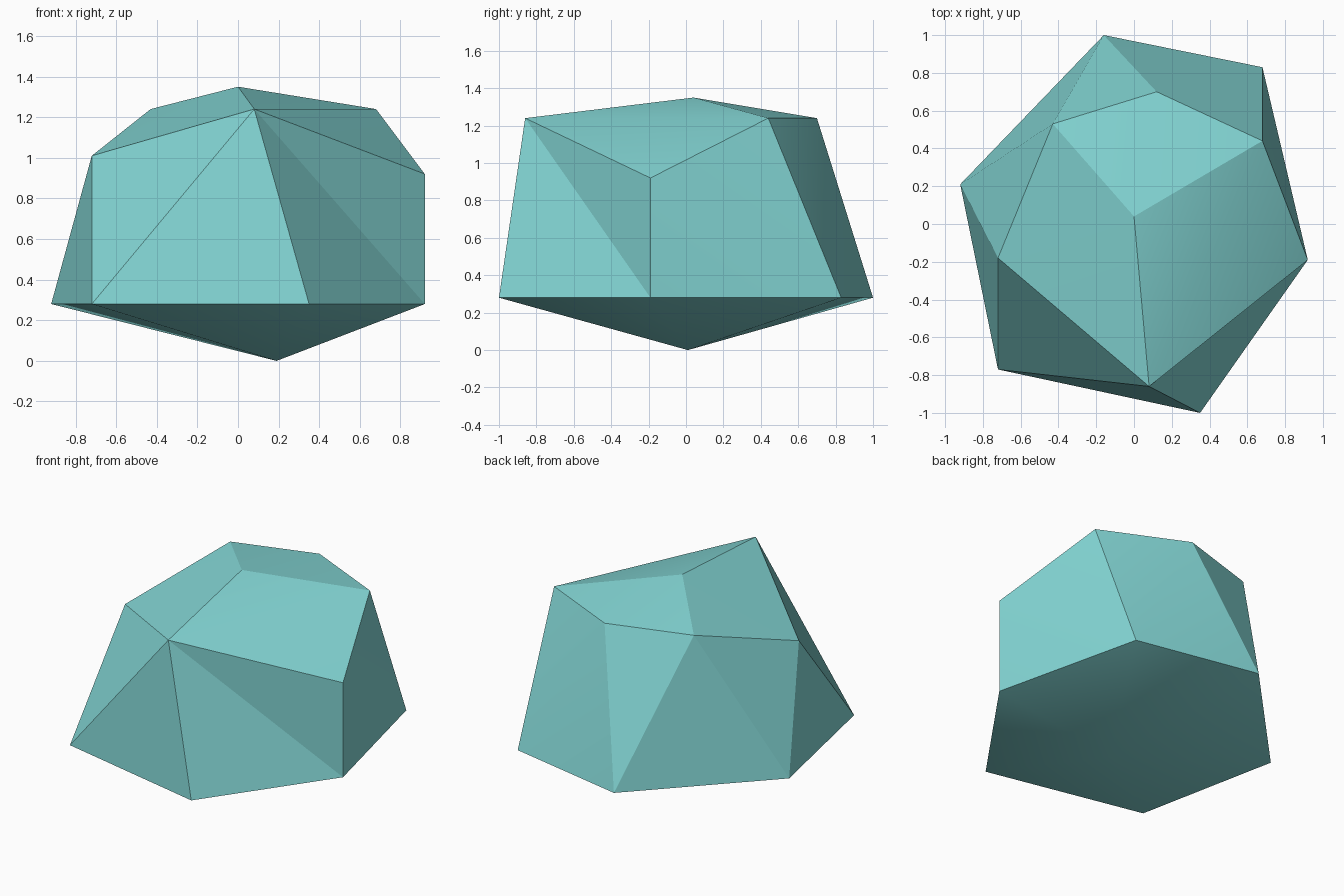
import bpy
import bmesh

cube = bpy.data.objects.get("Cube")
if cube:
    bpy.data.objects.remove(cube, do_unlink=True)

# Material
stone = bpy.data.materials.new("pale_teal_stone")
stone.use_nodes = True
colour = (0.23, 0.68, 0.67, 1.0)
stone.diffuse_color = colour
stone.node_tree.nodes["Principled BSDF"].inputs["Base Color"].default_value = colour

BELT = 0.28   # height of the widest ring
CROWN = 1.24  # height of the upper corners

# Corners of the stone: foot, belt ring, shoulders, crown, peak
corners = {
    "foot": (0.19, 0.01, 0.0),
    "belt_front": (0.35, -1.0, BELT),
    "belt_front_right": (-0.72, -0.77, BELT),
    "belt_right": (-0.92, 0.21, BELT),
    "belt_back": (-0.16, 1.0, BELT),
    "belt_back_left": (0.68, 0.83, BELT),
    "belt_left": (0.92, -0.19, BELT),
    "shoulder_left": (0.92, -0.19, 0.92),
    "shoulder_right": (-0.72, -0.18, 1.01),
    "crown_front": (0.08, -0.86, CROWN),
    "crown_left": (0.68, 0.44, CROWN),
    "crown_back": (0.12, 0.70, CROWN),
    "crown_right": (-0.43, 0.53, CROWN),
    "peak": (0.0, 0.04, 1.35),
}

# Facets, each a fan from its first corner
facets = [
    # underside
    "foot belt_front belt_front_right belt_right belt_back belt_back_left belt_left belt_front",
    # front
    "crown_front belt_front_right belt_front",
    "crown_front shoulder_right belt_front_right",
    "crown_front belt_front belt_left",
    "crown_front belt_left shoulder_left",
    # left and back
    "shoulder_left belt_left belt_back_left crown_left",
    "crown_back crown_left belt_back_left belt_back",
    "crown_back belt_back crown_right",
    # right
    "crown_right belt_back belt_right",
    "crown_right belt_right shoulder_right",
    "shoulder_right belt_right belt_front_right",
    # top
    "crown_front shoulder_left crown_left peak",
    "peak crown_left crown_back crown_right",
    "peak crown_right shoulder_right crown_front",
]

bm = bmesh.new()
verts = {name: bm.verts.new(co) for name, co in corners.items()}
owner = {}
for number, names in enumerate(facets):
    hub, *rim = [verts[n] for n in names.split()]
    for a, b in zip(rim, rim[1:]):
        face = bm.faces.new((hub, a, b))
        face.smooth = True
        owner[face] = number

# Creases between facets stay sharp, folds inside a facet are soft
for edge in bm.edges:
    edge.smooth = len({owner[f] for f in edge.link_faces}) == 1

bmesh.ops.recalc_face_normals(bm, faces=bm.faces)
mesh = bpy.data.meshes.new("faceted_stone")
bm.to_mesh(mesh)
bm.free()
mesh.materials.append(stone)
bpy.context.collection.objects.link(bpy.data.objects.new("faceted_stone", mesh))
